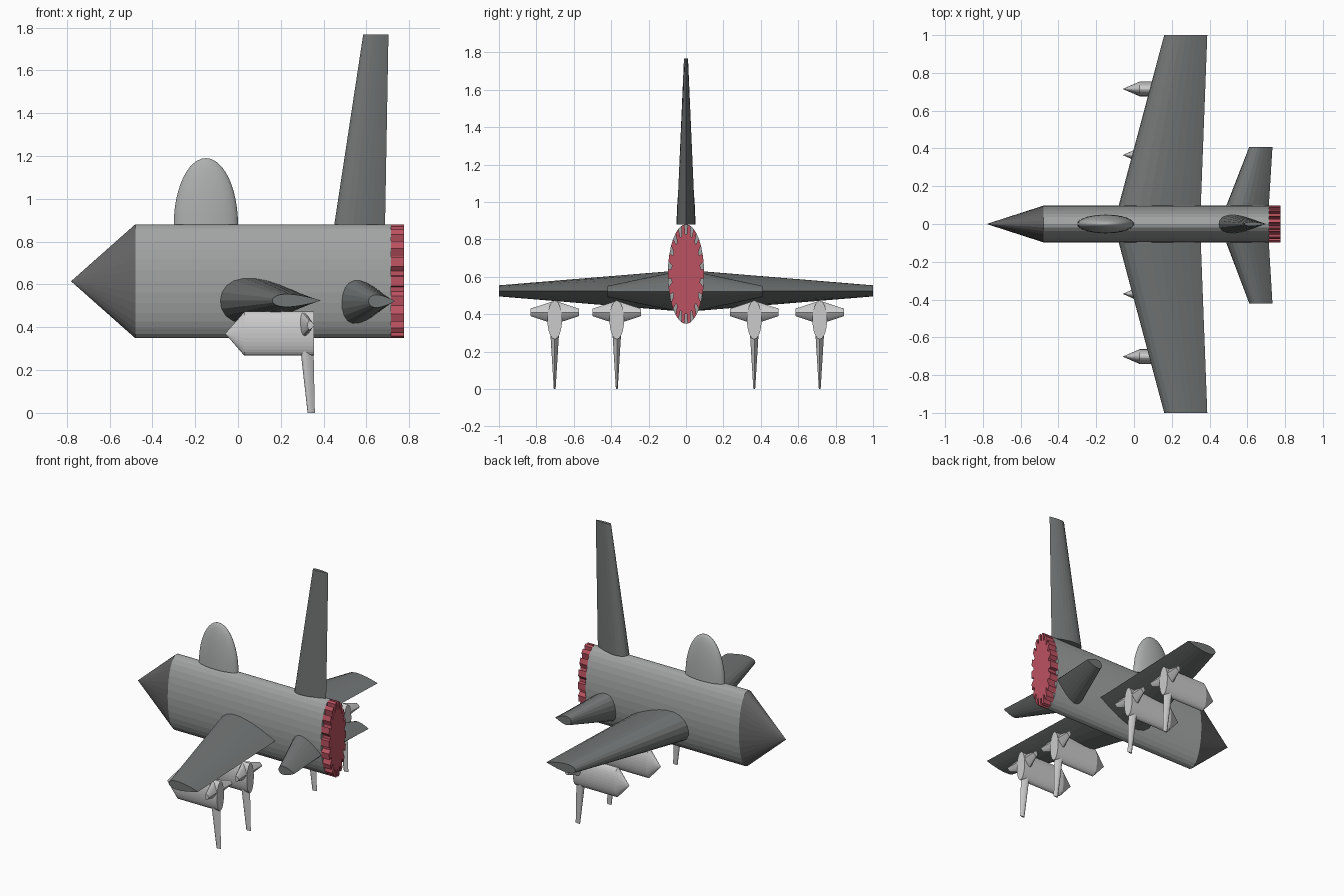
import bpy, bmesh, math

if "Cube" in bpy.data.objects:
    bpy.data.objects.remove(bpy.data.objects["Cube"])


def colour(name, r, g, b):
    mat = bpy.data.materials.new(name)
    mat.diffuse_color = (r, g, b, 1)
    mat.use_nodes = True
    mat.node_tree.nodes["Principled BSDF"].inputs["Base Color"].default_value = mat.diffuse_color
    return mat


red = colour("exhaust_red", 0.50, 0.085, 0.12)
mid_grey = colour("hull_grey", 0.36, 0.37, 0.37)
canopy_grey = colour("canopy_grey", 0.42, 0.43, 0.43)
dark_grey = colour("wing_grey", 0.17, 0.18, 0.18)
nose_grey = colour("nose_grey", 0.13, 0.13, 0.13)


def make_object(name, rings, material=None):
    """Skin a list of equal-length rings (or single end points) and cap the ends."""
    bm = bmesh.new()
    loops = [[bm.verts.new(p) for p in ring] for ring in rings]
    for a, b in zip(loops, loops[1:]):
        n = max(len(a), len(b))
        for i in range(n):
            j = (i + 1) % n
            if len(a) == 1:
                bm.faces.new((a[0], b[i], b[j]))
            elif len(b) == 1:
                bm.faces.new((a[i], a[j], b[0]))
            else:
                bm.faces.new((a[i], a[j], b[j], b[i]))
    for end in (loops[0], loops[-1]):
        if len(end) > 2:
            bm.faces.new(end)
    bmesh.ops.recalc_face_normals(bm, faces=bm.faces)
    mesh = bpy.data.meshes.new(name)
    bm.to_mesh(mesh)
    bm.free()
    obj = bpy.data.objects.new(name, mesh)
    bpy.context.collection.objects.link(obj)
    if material:
        mesh.materials.append(material)
    return obj


def ellipse(x, y, z, ry, rz, n=32):
    return [(x, y + ry * math.sin(2 * math.pi * i / n),
             z + rz * math.cos(2 * math.pi * i / n)) for i in range(n)]


def airfoil(x0, x1, half, n=12):
    """Symmetric teardrop section as (chord position, thickness) pairs."""
    upper = []
    for i in range(n + 1):
        t = (1 - math.cos(math.pi * i / n)) / 2
        h = 10 * half * (0.2969 * math.sqrt(t) - 0.126 * t - 0.3516 * t**2
                         + 0.2843 * t**3 - 0.1036 * t**4)
        upper.append((x0 + (x1 - x0) * t, h))
    return upper + [(x, -h) for x, h in reversed(upper[1:-1])]


def flat_section(y, z, x0, x1, half):
    return [(x, y, z + h) for x, h in airfoil(x0, x1, half)]


def upright_section(y, z, x0, x1, half):
    return [(x, y + h, z) for x, h in airfoil(x0, x1, half)]


# Fuselage and nose
CZ, RY, RZ = 0.615, 0.097, 0.266
make_object("fuselage", [ellipse(-0.48, 0, CZ, RY, RZ), ellipse(0.715, 0, CZ, RY, RZ)],
            mid_grey)
make_object("nose_cone", [[(-0.78, 0, CZ)], ellipse(-0.48, 0, CZ, RY, RZ)], nose_grey)

# Toothed exhaust disc
TEETH = 18
gear = []
for k in range(TEETH):
    for offset, r in ((-0.36, 0.8), (-0.25, 1.0), (0.25, 1.0), (0.36, 0.8)):
        a = 2 * math.pi * (k + 0.5 + offset) / TEETH
        gear.append((RY * r * math.sin(a), CZ + RZ * r * math.cos(a)))
make_object("exhaust_disc", [[(x, y, z) for y, z in gear] for x in (0.714, 0.775)], red)

# Canopy: upper half of a stretched sphere
bpy.ops.mesh.primitive_uv_sphere_add(segments=32, ring_count=24, location=(-0.15, 0, 0.88))
canopy = bpy.context.object
canopy.name = "canopy"
canopy.scale = (0.15, 0.05, 0.31)
bm = bmesh.new()
bm.from_mesh(canopy.data)
cut = bmesh.ops.bisect_plane(bm, geom=bm.verts[:] + bm.edges[:] + bm.faces[:], dist=1e-5,
                             plane_co=(0, 0, 0), plane_no=(0, 0, 1), clear_inner=True)
bmesh.ops.holes_fill(bm, edges=[e for e in bm.edges if e.is_boundary])
bm.to_mesh(canopy.data)
bm.free()
canopy.data.materials.append(canopy_grey)
bpy.ops.object.shade_smooth_by_angle()

# Main wing, tailplane and tail fin
make_object("main_wing", [flat_section(-1, 0.525, 0.16, 0.388, 0.03),
                          flat_section(0, 0.525, -0.107, 0.350, 0.113),
                          flat_section(1, 0.525, 0.16, 0.388, 0.03)], dark_grey)
make_object("tailplane", [flat_section(-0.42, 0.522, 0.61, 0.733, 0.03),
                          flat_section(0, 0.522, 0.451, 0.708, 0.118),
                          flat_section(0.408, 0.522, 0.61, 0.733, 0.03)], dark_grey)
make_object("tail_fin", [upright_section(0, 0.88, 0.45, 0.687, 0.05),
                         upright_section(0, 1.768, 0.585, 0.703, 0.011)], dark_grey)

# Underwing pods, each with two side fins and one standing fin
for label, y in (("outer_right", -0.702), ("inner_right", -0.37),
                 ("inner_left", 0.365), ("outer_left", 0.715)):
    make_object(f"pod_{label}", [[(-0.06, y, 0.37)],
                                 ellipse(0.03, y, 0.37, 0.039, 0.103),
                                 ellipse(0.355, y, 0.37, 0.039, 0.103)])
    make_object(f"pod_side_fins_{label}",
                [flat_section(y - 0.13, 0.41, 0.325, 0.357, 0.02),
                 flat_section(y, 0.41, 0.28, 0.352, 0.063),
                 flat_section(y + 0.13, 0.41, 0.325, 0.357, 0.02)])
    make_object(f"pod_leg_fin_{label}",
                [upright_section(y, 0.34, 0.287, 0.352, 0.026),
                 upright_section(y, 0.0, 0.325, 0.359, 0.005)])
